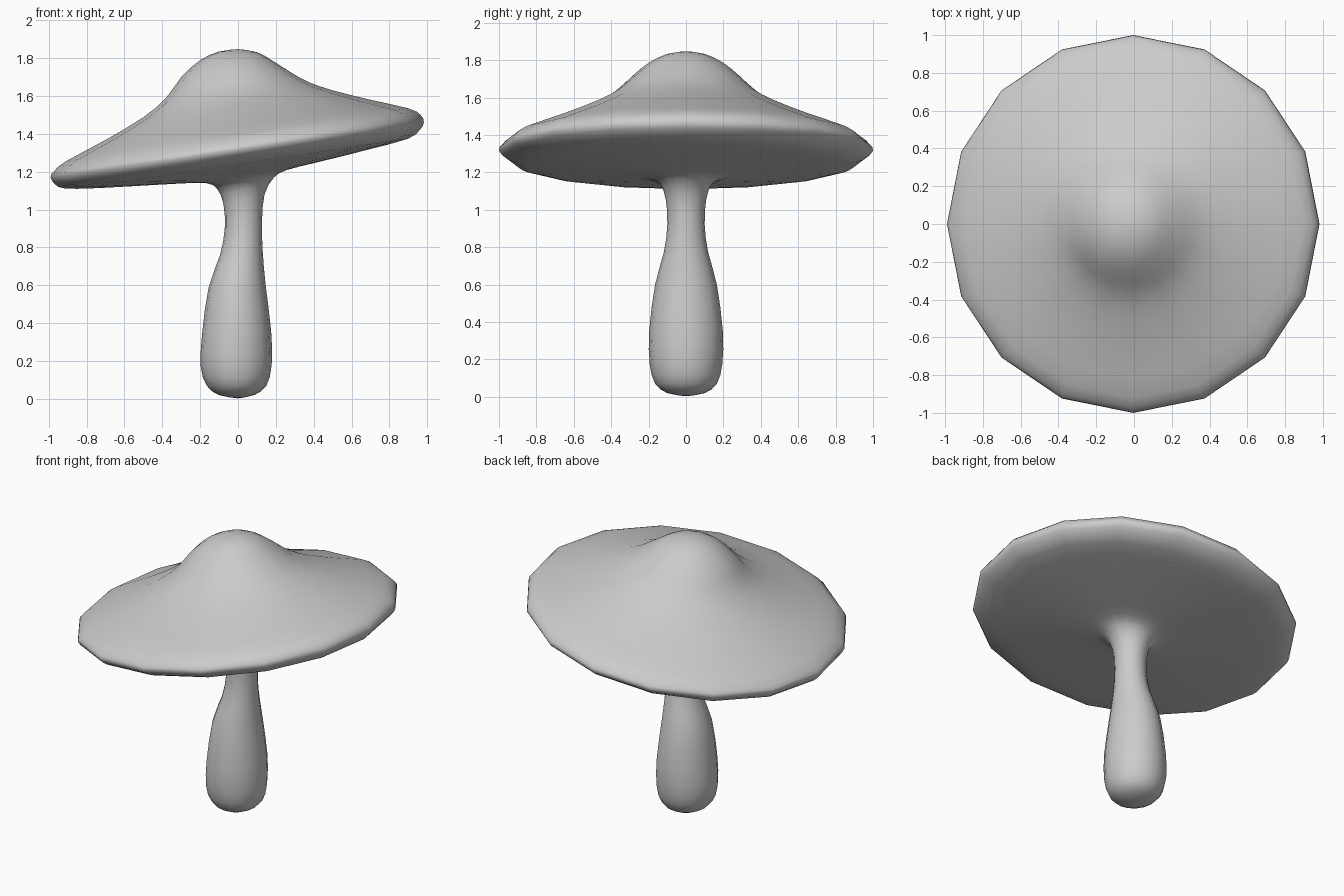
import bpy, bmesh, math
from mathutils import Vector

SIDES = 16
STEPS = 2
# Cross-section rings: left x, left z, right x, right z, half depth in y
RINGS = [
    (0, 0.003, 0, 0.003, 0),
    (-0.10, 0.02, 0.085, 0.02, 0.10),
    (-0.165, 0.07, 0.15, 0.07, 0.165),
    (-0.197, 0.17, 0.178, 0.18, 0.194),
    (-0.19, 0.34, 0.175, 0.36, 0.197),
    (-0.155, 0.59, 0.145, 0.61, 0.165),
    (-0.095, 0.76, 0.13, 0.79, 0.118),
    (-0.07, 0.90, 0.127, 0.94, 0.10),
    (-0.077, 1.03, 0.14, 1.08, 0.108),
    (-0.11, 1.11, 0.19, 1.17, 0.14),
    (-0.17, 1.14, 0.26, 1.21, 0.21),
    (-0.32, 1.137, 0.42, 1.25, 0.36),
    (-0.62, 1.12, 0.70, 1.32, 0.65),
    (-0.85, 1.11, 0.90, 1.375, 0.86),
    (-0.95, 1.12, 0.96, 1.42, 0.95),
    (-0.99, 1.17, 0.982, 1.46, 1.0),
    (-0.97, 1.205, 0.965, 1.50, 0.98),
    (-0.91, 1.255, 0.90, 1.535, 0.92),
    (-0.70, 1.368, 0.70, 1.58, 0.71),
    (-0.50, 1.488, 0.50, 1.63, 0.51),
    (-0.38, 1.59, 0.37, 1.675, 0.38),
    (-0.30, 1.70, 0.28, 1.725, 0.29),
    (-0.20, 1.79, 0.19, 1.782, 0.20),
    (-0.10, 1.835, 0.10, 1.832, 0.10),
    (0, 1.848, 0, 1.848, 0),
]


def smooth_rings(rings, steps):
    """Catmull-Rom interpolation between rings."""
    p = [Vector(r) for r in rings]
    out = []
    for i in range(len(p) - 1):
        a, b, c, d = p[max(i - 1, 0)], p[i], p[i + 1], p[min(i + 2, len(p) - 1)]
        for s in range(steps):
            t = s / steps
            out.append(0.5 * (2 * b + (c - a) * t + (2 * a - 5 * b + 4 * c - d) * t * t
                              + (3 * b - a - 3 * c + d) * t ** 3))
    return out + [p[-1]]


# Mushroom: stem, gill side and tilted cap as one skin
bm = bmesh.new()
loops = []
for xl, zl, xr, zr, ry in smooth_rings(RINGS, STEPS):
    loop = []
    for k in range(SIDES):
        a = math.tau * k / SIDES
        c, s = math.cos(a), math.sin(a)
        loop.append(bm.verts.new(((xl + xr) / 2 + c * (xr - xl) / 2, ry * s,
                                  (zl + zr) / 2 + c * (zr - zl) / 2)))
    loops.append(loop)
for lo, hi in zip(loops, loops[1:]):
    for k in range(SIDES):
        n = (k + 1) % SIDES
        bm.faces.new((lo[k], lo[n], hi[n], hi[k]))
bmesh.ops.remove_doubles(bm, verts=bm.verts, dist=0.0005)
bmesh.ops.recalc_face_normals(bm, faces=bm.faces)
for f in bm.faces:
    f.smooth = True
mesh = bpy.data.meshes.new("mushroom")
bm.to_mesh(mesh)
bm.free()
obj = bpy.data.objects.new("mushroom", mesh)
bpy.context.collection.objects.link(obj)
